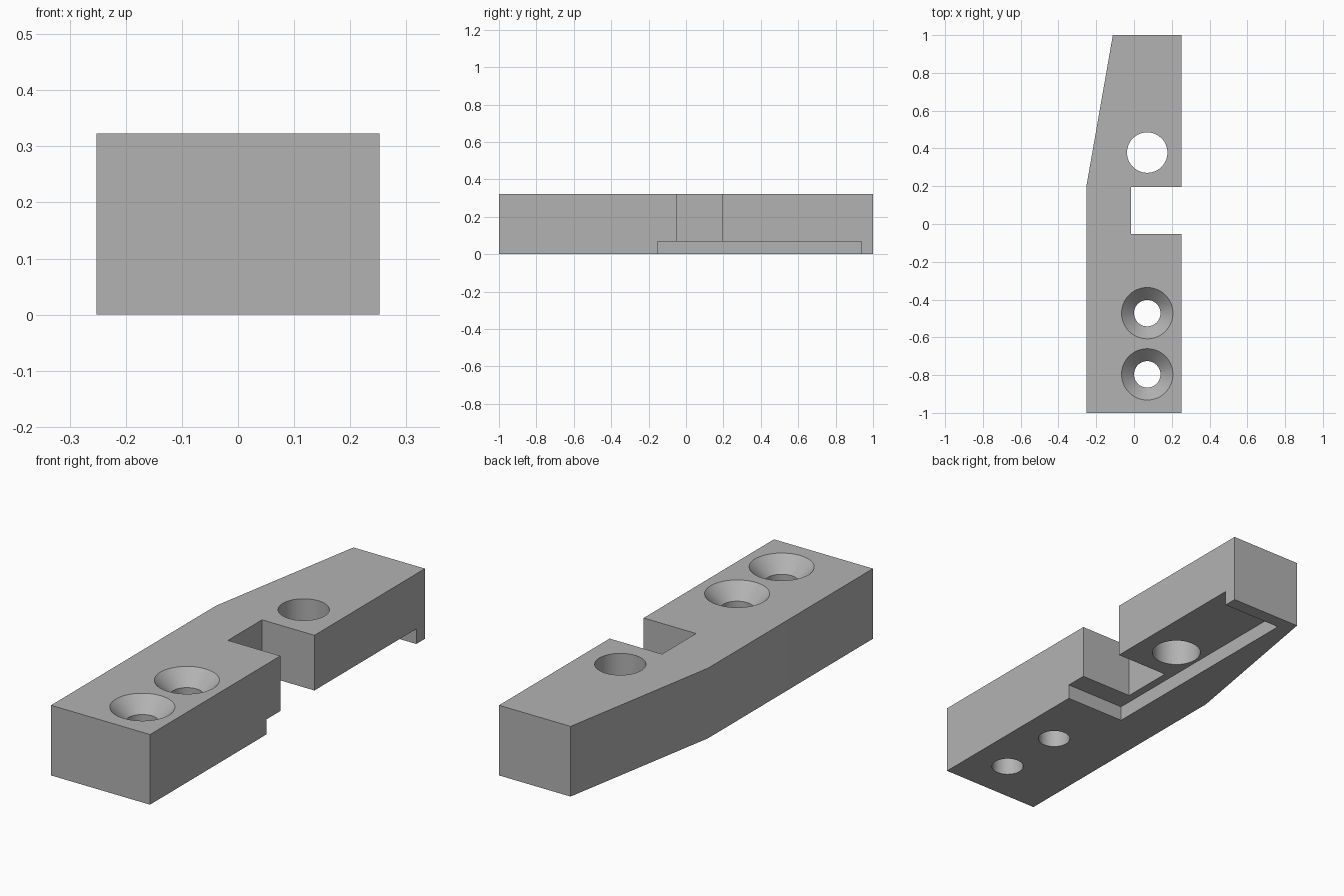
import bpy, bmesh
from math import radians, tau

cube = bpy.data.objects.get("Cube")
if cube:
    bpy.data.objects.remove(cube)

HEIGHT = 0.323
HOLE_X = 0.07

grey = bpy.data.materials.new("plain_grey")
grey.use_nodes = True
grey.diffuse_color = (0.45, 0.45, 0.45, 1)
grey.node_tree.nodes["Principled BSDF"].inputs["Base Color"].default_value = grey.diffuse_color


def finish(name, bm):
    bmesh.ops.recalc_face_normals(bm, faces=bm.faces)
    mesh = bpy.data.meshes.new(name)
    bm.to_mesh(mesh)
    bm.free()
    mesh.materials.append(grey)
    obj = bpy.data.objects.new(name, mesh)
    bpy.context.collection.objects.link(obj)
    return obj


def prism(name, outline, z0, z1):
    """Extrude a plan outline from z0 up to z1."""
    bm = bmesh.new()
    face = bm.faces.new([bm.verts.new((x, y, z0)) for x, y in outline])
    top = bmesh.ops.extrude_face_region(bm, geom=[face])["geom"]
    bmesh.ops.translate(bm, vec=(0, 0, z1 - z0),
                        verts=[v for v in top if isinstance(v, bmesh.types.BMVert)])
    return finish(name, bm)


def lathe(name, profile, y):
    """Spin a closed (radius, z) profile around a hole axis."""
    bm = bmesh.new()
    verts = [bm.verts.new((r, 0, z)) for r, z in profile]
    edges = [bm.edges.new(pair) for pair in zip(verts, verts[1:])]
    bmesh.ops.spin(bm, geom=verts + edges, axis=(0, 0, 1), cent=(0, 0, 0),
                   angle=tau, steps=64)
    bmesh.ops.remove_doubles(bm, verts=bm.verts, dist=1e-5)
    bmesh.ops.translate(bm, verts=bm.verts, vec=(HOLE_X, y, 0))
    return finish(name, bm)


def rectangle(x0, x1, y0, y1):
    return [(x0, y0), (x1, y0), (x1, y1), (x0, y1)]


# Bar with tapered back end and a square notch in its left side
body = prism("bracket_body", [
    (-0.252, -1), (0.252, -1), (0.252, -0.052), (-0.015, -0.052),
    (-0.015, 0.196), (0.252, 0.196), (0.252, 1), (-0.112, 1), (-0.252, 0.2)],
    0, HEIGHT)

# Underside recess, open to the left side
cutters = [prism("recess_cutter", rectangle(-0.053, 0.4, -0.153, 0.937), -0.1, 0.069)]

# Straight through hole
cutters.append(lathe("hole_cutter", [(0, -0.1), (0.107, -0.1), (0.107, 0.5), (0, 0.5)], 0.378))

# Two countersunk screw holes
sink = [(0, -0.1), (0.07, -0.1), (0.07, HEIGHT - 0.067), (0.136, HEIGHT),
        (0.136, 0.5), (0, 0.5)]
for y in (-0.472, -0.796):
    cutters.append(lathe("screw_hole_cutter", sink, y))

bpy.ops.object.select_all(action="DESELECT")
body.select_set(True)
bpy.context.view_layer.objects.active = body
for cutter in cutters:
    mod = body.modifiers.new("cut", "BOOLEAN")
    mod.operation = "DIFFERENCE"
    mod.solver = "EXACT"
    mod.object = cutter
    bpy.ops.object.modifier_apply(modifier=mod.name)
    bpy.data.objects.remove(cutter)

bpy.ops.object.shade_smooth_by_angle(angle=radians(30))
